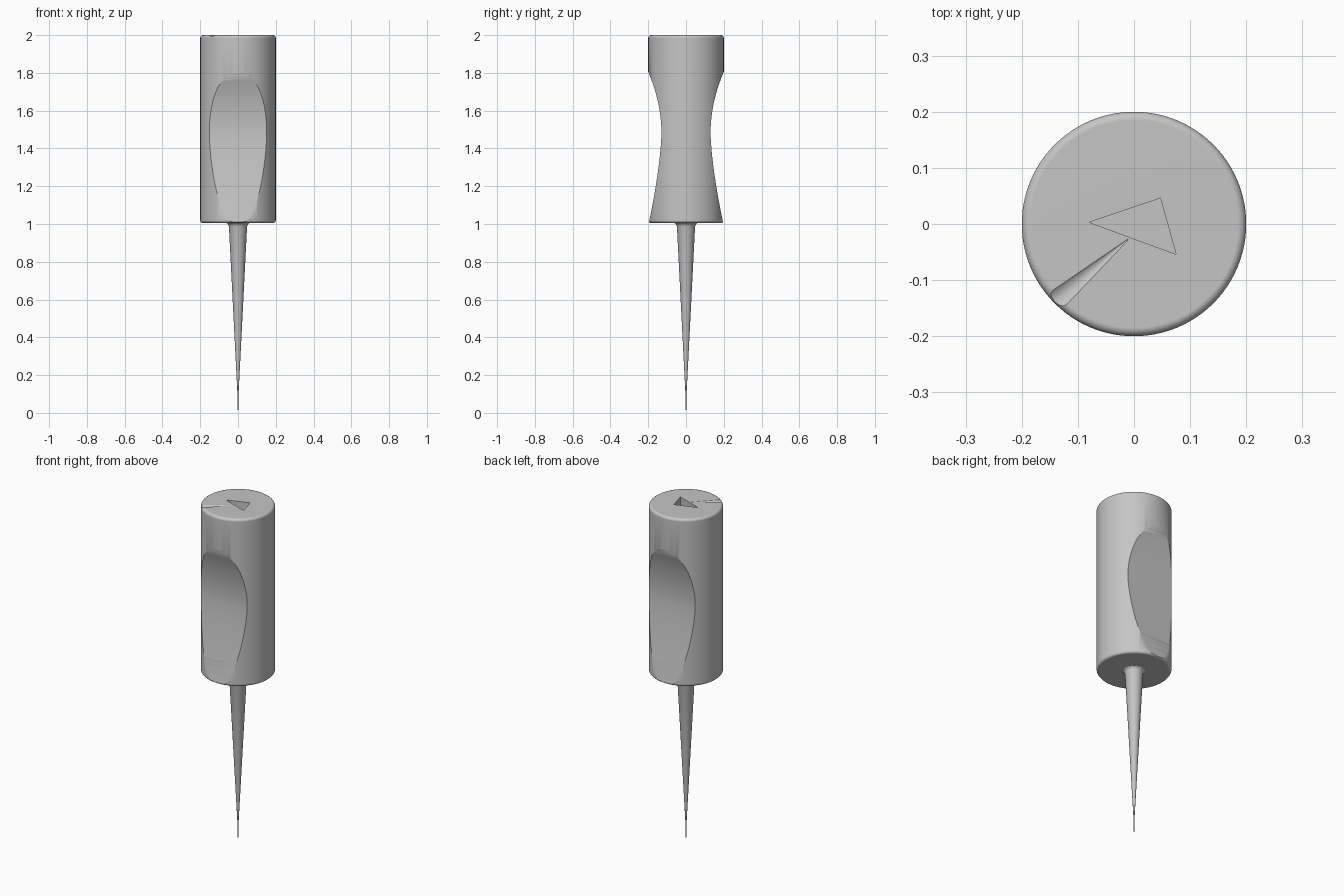
import bpy, bmesh, math
from mathutils import Vector

if "Cube" in bpy.data.objects:
    bpy.data.objects.remove(bpy.data.objects["Cube"])

grey = bpy.data.materials.new("plain_grey")
grey.diffuse_color = (0.56, 0.56, 0.56, 1)
grey.use_nodes = True
grey.node_tree.nodes["Principled BSDF"].inputs["Base Color"].default_value = grey.diffuse_color


def make_object(name, bm):
    bmesh.ops.recalc_face_normals(bm, faces=bm.faces)
    mesh = bpy.data.meshes.new(name)
    bm.to_mesh(mesh)
    bm.free()
    mesh.materials.append(grey)
    ob = bpy.data.objects.new(name, mesh)
    bpy.context.collection.objects.link(ob)
    return ob


def lathe(name, profile, segments):
    """Spin a (radius, z) profile about the z axis."""
    bm = bmesh.new()
    verts = [bm.verts.new((r, 0, z)) for r, z in profile]
    edges = [bm.edges.new(pair) for pair in zip(verts, verts[1:])]
    bmesh.ops.spin(bm, geom=verts + edges, cent=(0, 0, 0), axis=(0, 0, 1),
                   angle=math.tau, steps=segments, use_duplicate=False)
    bmesh.ops.remove_doubles(bm, verts=bm.verts, dist=1e-5)
    return make_object(name, bm)


def prism(name, points, direction):
    """Extrude a closed polygon along a direction."""
    bm = bmesh.new()
    face = bm.faces.new([bm.verts.new(p) for p in points])
    ext = bmesh.ops.extrude_face_region(bm, geom=[face])
    moved = [g for g in ext["geom"] if isinstance(g, bmesh.types.BMVert)]
    bmesh.ops.translate(bm, verts=moved, vec=direction)
    if face.is_valid and any(len(e.link_faces) > 2 for e in face.edges):
        bm.faces.remove(face)
    if any(len(e.link_faces) == 1 for e in bm.edges):
        bmesh.ops.holes_fill(bm, edges=[e for e in bm.edges if e.is_boundary])
    return make_object(name, bm)


def smooth(ob, angle):
    bpy.ops.object.select_all(action='DESELECT')
    ob.select_set(True)
    bpy.context.view_layer.objects.active = ob
    bpy.ops.object.shade_smooth_by_angle(angle=math.radians(angle))


# Handle: cylinder with rounded rims
top, bottom, radius, fillet = 2.0, 1.005, 0.2, 0.015
arc = [math.radians(a) for a in range(0, 91, 15)]
rim = radius - fillet
profile = [(0, bottom)]
profile += [(rim + fillet * math.sin(a), bottom + fillet * (1 - math.cos(a))) for a in arc]
profile += [(rim + fillet * math.cos(a), top - fillet * (1 - math.sin(a))) for a in arc]
profile += [(0, top)]
handle = lathe("handle", profile, 96)


# Finger scoops, front and back
def scoop_depth(z):
    if z > 1.48:
        return 0.13 + 0.07 * ((z - 1.48) / 0.325) ** 2
    return 0.13 + 0.068 * ((1.48 - z) / 0.48) ** 1.5


cutters = []
heights = [0.96 + i * (1.84 - 0.96) / 40 for i in range(41)]
for side, label in ((-1, "front"), (1, "back")):
    pts = [(-0.3, side * scoop_depth(z), z) for z in heights]
    pts += [(-0.3, side * 0.4, 1.84), (-0.3, side * 0.4, 0.96)]
    cutters.append(prism(label + "_scoop_cutter", pts, (0.6, 0, 0)))

# Triangular pit in the top
tri = [(-0.08, 0.003, 1.9), (0.075, -0.054, 1.9), (0.047, 0.046, 1.9)]
cutters.append(prism("pit_cutter", tri, (0, 0, 0.3)))

# Tapered groove running from the pit to the rim
start, end = Vector((-0.01, -0.027, 2.0)), Vector((-0.19, -0.18, 2.03))
axis = end - start
bm = bmesh.new()
bmesh.ops.create_cone(bm, cap_ends=True, segments=48, radius1=0.0005, radius2=0.04,
                      depth=axis.length)
mat = axis.to_track_quat('Z', 'Y').to_matrix().to_4x4()
mat.translation = (start + end) / 2
bmesh.ops.transform(bm, matrix=mat, verts=bm.verts)
cutters.append(make_object("groove_cutter", bm))

bpy.context.view_layer.objects.active = handle
for cutter in cutters:
    mod = handle.modifiers.new("cut", 'BOOLEAN')
    mod.operation, mod.solver, mod.object = 'DIFFERENCE', 'EXACT', cutter
    bpy.ops.object.modifier_apply(modifier=mod.name)
for cutter in cutters:
    bpy.data.objects.remove(cutter, do_unlink=True)
smooth(handle, 30)
handle.modifiers.new("even_shading", 'WEIGHTED_NORMAL').keep_sharp = True

# Needle: long taper with a small flare under the handle
needle = lathe("needle", [(0, 0), (0.001, 0.0), (0.003, 0.1), (0.048, 0.985), (0.051, 0.995),
                          (0.056, 1.002), (0.063, 1.006), (0.063, 1.02), (0, 1.02)], 48)
smooth(needle, 40)
